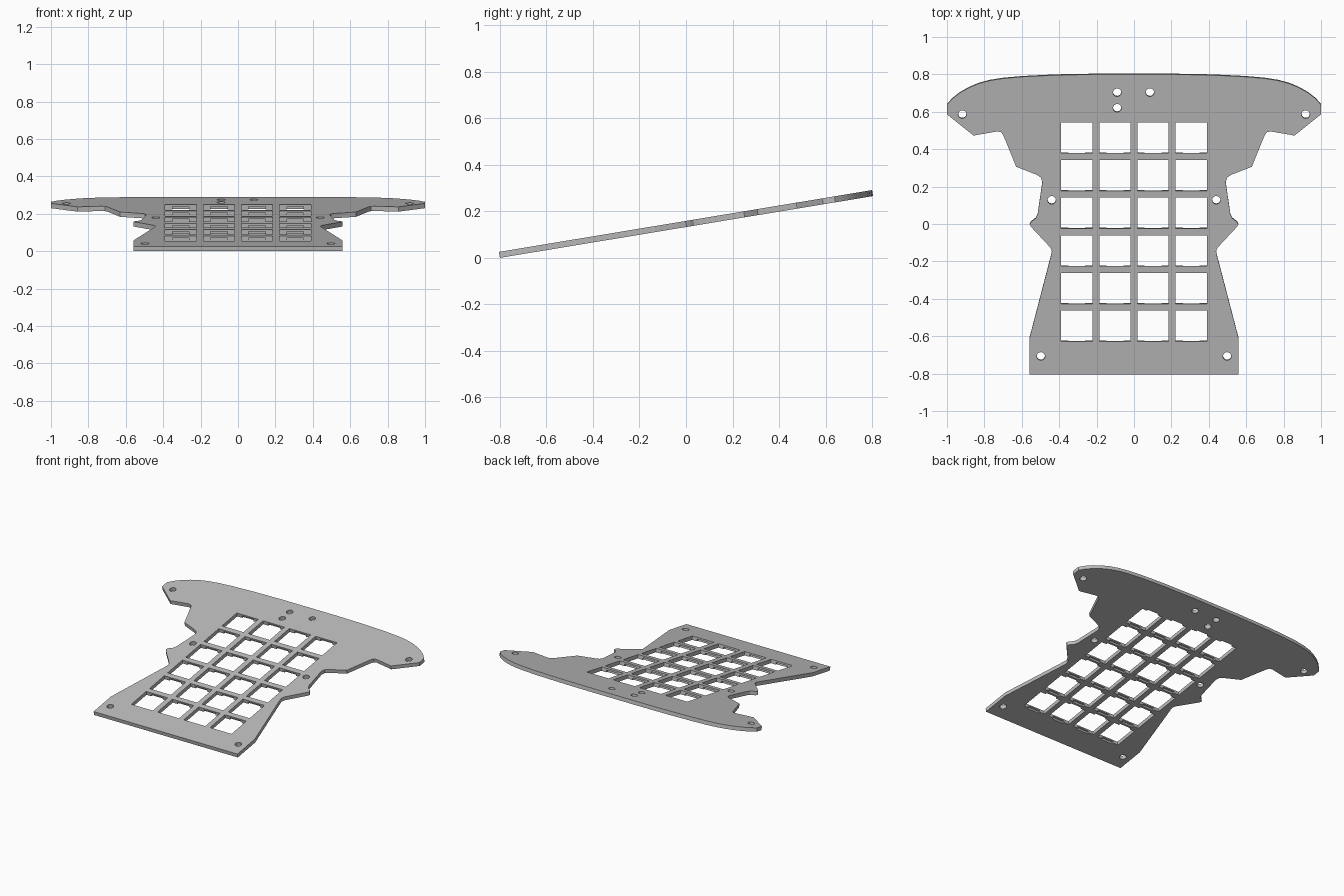
import bpy, bmesh, math
from mathutils import Matrix

if "Cube" in bpy.data.objects:
    bpy.data.objects.remove(bpy.data.objects["Cube"])

TILT = math.radians(9.4)
C = math.cos(TILT)
T = 0.026            # plate thickness

grey = bpy.data.materials.new("grey")
grey.diffuse_color = (0.5, 0.5, 0.5, 1)
grey.use_nodes = True
grey.node_tree.nodes["Principled BSDF"].inputs["Base Color"].default_value = grey.diffuse_color


def make_object(name, bm):
    bmesh.ops.recalc_face_normals(bm, faces=bm.faces)
    mesh = bpy.data.meshes.new(name)
    bm.to_mesh(mesh)
    bm.free()
    mesh.materials.append(grey)
    obj = bpy.data.objects.new(name, mesh)
    bpy.context.collection.objects.link(obj)
    return obj


def box(bm, x, y, z, sx, sy, sz):
    bmesh.ops.create_cube(bm, size=1, matrix=Matrix.Translation((x, y, z)) @ Matrix.Diagonal((sx, sy, sz, 1)))


def cut(obj, cutter):
    cutter.hide_render = True
    mod = obj.modifiers.new("cut", 'BOOLEAN')
    mod.operation = 'DIFFERENCE'
    mod.solver = 'EXACT'
    mod.object = cutter
    bpy.context.view_layer.objects.active = obj
    bpy.ops.object.modifier_apply(modifier=mod.name)
    bpy.data.objects.remove(cutter)


# Plate outline: right half from back to front, mirrored to the left
half = [(0.2, 0.802), (0.42, 0.798), (0.6, 0.789), (0.7, 0.78), (0.77, 0.769),
        (0.83, 0.753), (0.88, 0.732), (0.93, 0.704), (0.97, 0.673), (1.0, 0.64),
        (1.0, 0.588), (0.858, 0.475), (0.73, 0.497), (0.71, 0.493), (0.698, 0.475),
        (0.63, 0.308), (0.52, 0.265), (0.498, 0.25), (0.49, 0.225), (0.515, 0.055),
        (0.525, 0.033), (0.55, 0.014), (0.558, 0.0), (0.55, -0.014), (0.446, -0.125),
        (0.439, -0.145), (0.443, -0.165), (0.559, -0.61), (0.559, -0.802)]
outline = half + [(-x, y) for x, y in reversed(half)]
bm = bmesh.new()
face = bm.faces.new([bm.verts.new((x, y / C, 0)) for x, y in outline])
ext = bmesh.ops.extrude_face_region(bm, geom=[face])
bmesh.ops.translate(bm, vec=(0, 0, -T),
                    verts=[v for v in ext["geom"] if isinstance(v, bmesh.types.BMVert)])
plate = make_object("key_plate", bm)

# Key windows in a grid of four by six, plus round screw holes
keys = [(-0.306 + 0.204 * i, (0.463 - 0.2013 * j) / C) for i in range(4) for j in range(6)]
screws = [(-0.09, 0.705), (0.085, 0.705), (-0.09, 0.622)]
for x, y in [(0.918, 0.588), (0.44, 0.13), (0.498, -0.705)]:
    screws += [(x, y), (-x, y)]
bm = bmesh.new()
for x, y in keys:
    box(bm, x, y, -T / 2, 0.167, 0.167, 0.2)
for x, y in screws:
    bmesh.ops.create_cone(bm, cap_ends=True, segments=24, radius1=0.022, radius2=0.022,
                          depth=0.2, matrix=Matrix.Translation((x, y / C, -T / 2)))
cut(plate, make_object("opening_cutter", bm))

# Clip recesses under the front and back edge of each window
bm = bmesh.new()
for x, y in keys:
    box(bm, x, y, -T - 0.035, 0.09, 0.19, 0.1)
cut(plate, make_object("recess_cutter", bm))

# Tilt the plate and rest its front edge on the ground
plate.data.transform(Matrix.Rotation(TILT, 4, 'X'))
low = min(v.co.z for v in plate.data.vertices)
ys = [v.co.y for v in plate.data.vertices]
plate.data.transform(Matrix.Translation((0, -(min(ys) + max(ys)) / 2, -low)))

# Smooth the curved rims, keep the edges sharp
bpy.context.view_layer.objects.active = plate
plate.select_set(True)
bpy.ops.object.shade_smooth_by_angle(angle=math.radians(25))
